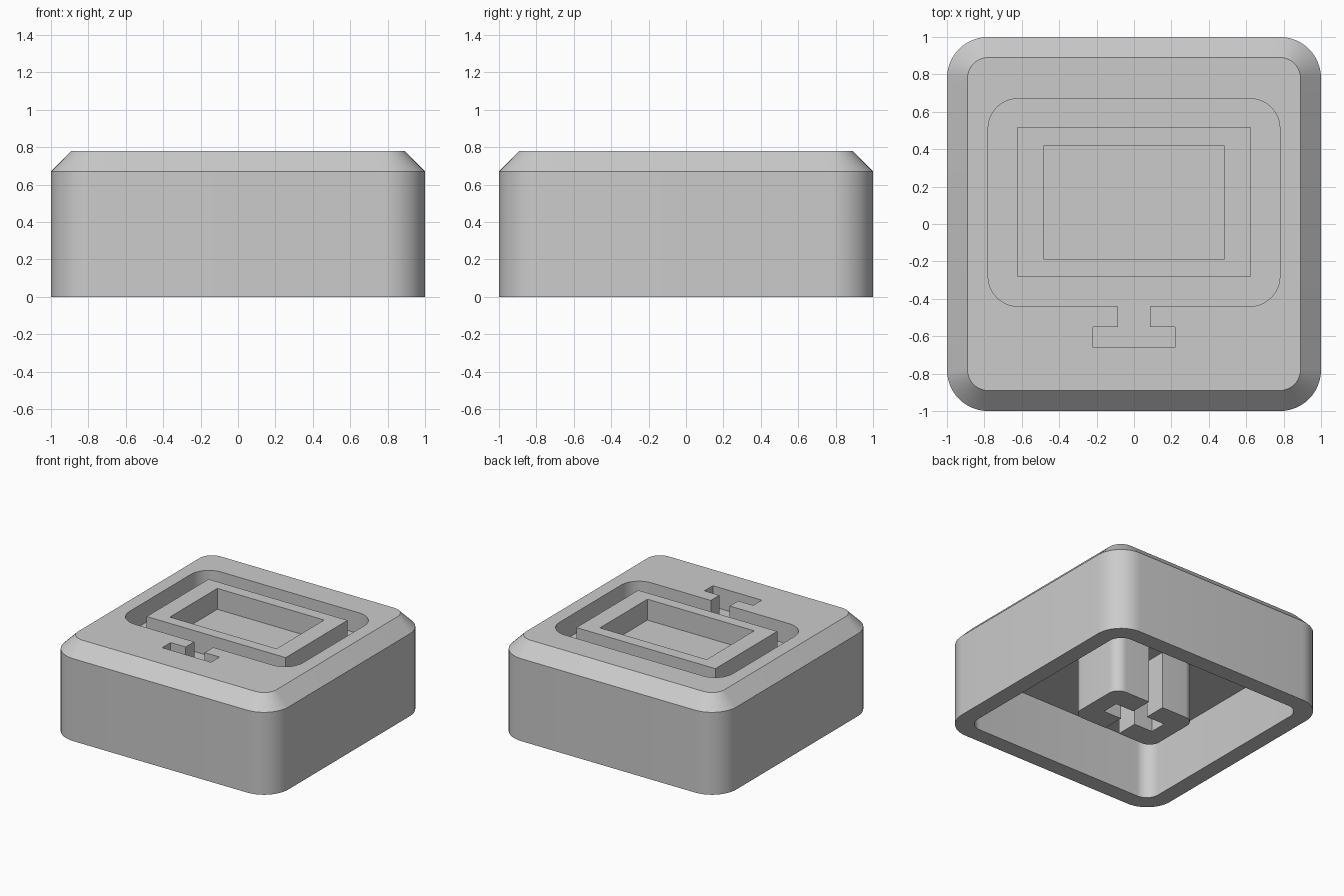
import bpy
import bmesh
import math

cube = bpy.data.objects.get("Cube")
if cube:
    bpy.data.objects.remove(cube, do_unlink=True)

grey = bpy.data.materials.new("light_grey")
grey.use_nodes = True
grey.diffuse_color = (0.6, 0.6, 0.6, 1)
grey.node_tree.nodes["Principled BSDF"].inputs["Base Color"].default_value = (0.6, 0.6, 0.6, 1)

TOP, FLOOR, CEILING = 0.78, 0.61, 0.47


def arc(cx, cy, r, start, steps=12):
    """Quarter circle, counter-clockwise from the start angle in degrees."""
    angles = [math.radians(start + 90 * i / steps) for i in range(steps + 1)]
    return [(cx + r * math.cos(a), cy + r * math.sin(a)) for a in angles]


def rounded(half, r):
    """Square outline with rounded corners."""
    c = half - r
    return arc(-c, -c, r, 180) + arc(c, -c, r, 270) + arc(c, c, r, 0) + arc(-c, c, r, 90)


def loft(name, rings, loop=False):
    """Join (outline, height) rings into a solid; loop joins last to first."""
    bm = bmesh.new()
    rows = [[bm.verts.new((x, y, z)) for x, y in pts] for pts, z in rings]
    pairs = list(zip(rows, rows[1:]))
    if loop:
        pairs.append((rows[-1], rows[0]))
    else:
        bm.faces.new(rows[0][::-1])
        bm.faces.new(rows[-1])
    n = len(rows[0])
    for low, high in pairs:
        for i in range(n):
            j = (i + 1) % n
            bm.faces.new((low[i], low[j], high[j], high[i]))
    bmesh.ops.recalc_face_normals(bm, faces=bm.faces)
    mesh = bpy.data.meshes.new(name)
    bm.to_mesh(mesh)
    bm.free()
    mesh.materials.append(grey)
    obj = bpy.data.objects.new(name, mesh)
    bpy.context.collection.objects.link(obj)
    return obj


def activate(obj):
    bpy.ops.object.select_all(action="DESELECT")
    obj.select_set(True)
    bpy.context.view_layer.objects.active = obj


def cut(obj, cutter):
    cutter.hide_render = True
    mod = obj.modifiers.new("cut", "BOOLEAN")
    mod.operation = "DIFFERENCE"
    mod.solver = "EXACT"
    mod.object = cutter
    activate(obj)
    bpy.ops.object.modifier_apply(modifier=mod.name)
    bpy.data.objects.remove(cutter, do_unlink=True)


# Chamfered cap body, hollow underneath
body = loft("cap_body", [(rounded(1, 0.22), 0), (rounded(1, 0.22), 0.67), (rounded(0.89, 0.11), TOP)])
inner = rounded(0.867, 0.11)
cut(body, loft("cavity_cutter", [(inner, -0.1), (inner, CEILING)]))

# Engraved monitor outline with neck and foot
left_stand = [(-0.085, -0.44), (-0.085, -0.55), (-0.22, -0.55), (-0.22, -0.66)]
right_stand = [(-x, y) for x, y in reversed(left_stand)]
r = 0.16
monitor = (arc(-0.78 + r, -0.44 + r, r, 180) + left_stand + right_stand
           + arc(0.78 - r, -0.44 + r, r, 270) + arc(0.78 - r, 0.67 - r, r, 0)
           + arc(-0.78 + r, 0.67 - r, r, 90))
cut(body, loft("engraving_cutter", [(monitor, FLOOR), (monitor, TOP + 0.1)]))


# Raised frame standing in the engraving
def rect(x, y0, y1):
    return [(-x, y0), (x, y0), (x, y1), (-x, y1)]


outside, inside = rect(0.625, -0.28, 0.515), rect(0.48, -0.19, 0.42)
base = FLOOR - 0.02
frame = loft("screen_frame", [(outside, base), (outside, TOP), (inside, TOP), (inside, base)], loop=True)

# Split stem: two halves, each with a notch facing the gap
hx, hy, rs, gap = 0.375, 0.25, 0.09, 0.065
half = ([(gap, -hy)] + arc(hx - rs, -hy + rs, rs, 270) + arc(hx - rs, hy - rs, rs, 0)
        + [(gap, hy), (gap, 0.07), (0.23, 0.07), (0.23, -0.07), (gap, -0.07)])
stems = []
for name, side in (("stem_left", 1), ("stem_right", -1)):
    outline = [(side * x, y) for x, y in half]
    stems.append(loft(name, [(outline, 0), (outline, CEILING + 0.02)]))

# Smooth rounded corners, crisp edges
for obj in [body, frame] + stems:
    activate(obj)
    bpy.ops.object.shade_smooth_by_angle(angle=math.radians(30))
